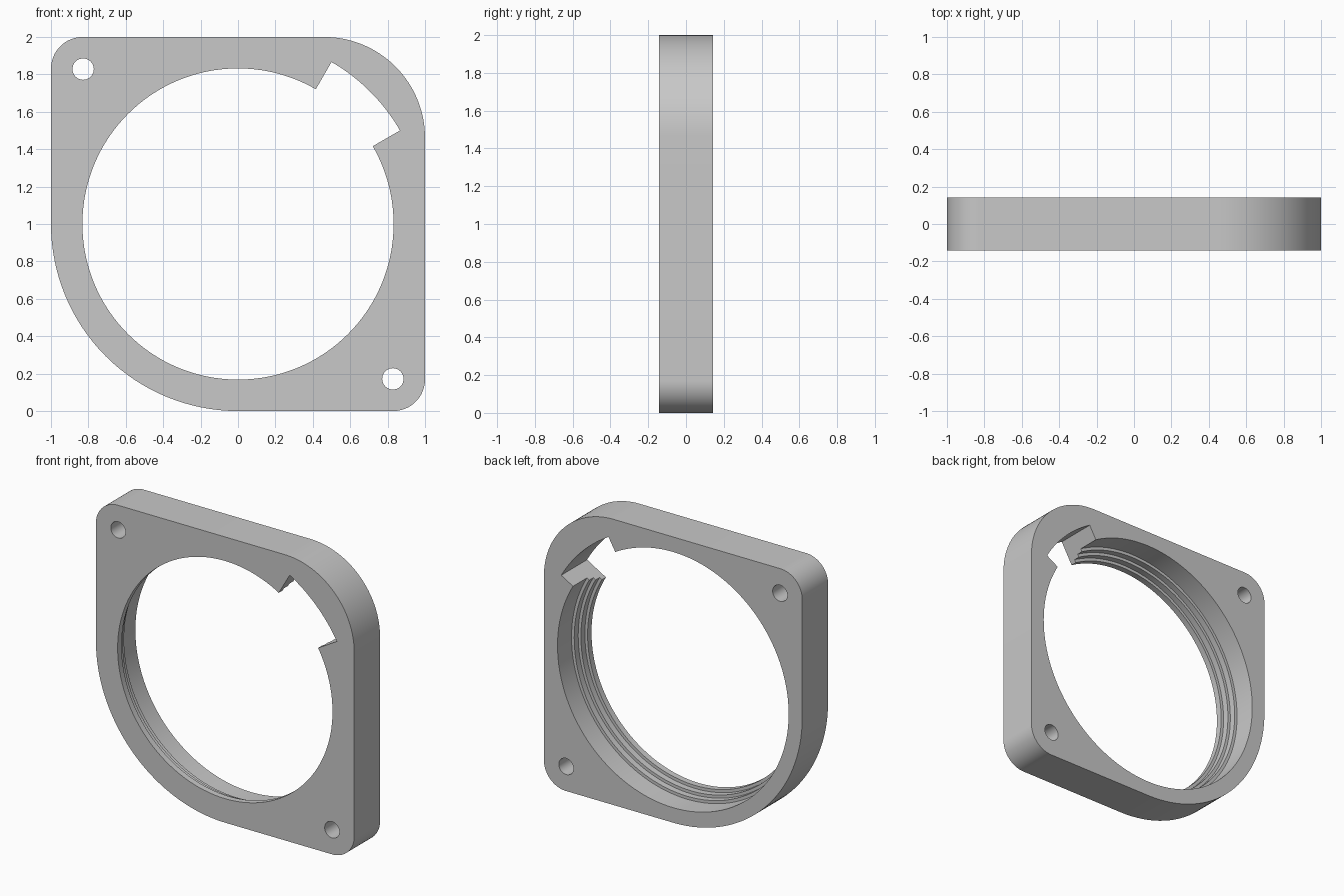
import bpy
import bmesh
from math import cos, sin, radians
from mathutils import Vector

cube = bpy.data.objects.get("Cube")
if cube:
    bpy.data.objects.remove(cube, do_unlink=True)

HALF = 0.143      # half thickness
MID = 1.0         # height of the bore axis

grey = bpy.data.materials.new("grey plastic")
grey.use_nodes = True
colour = (0.58, 0.58, 0.58, 1)
grey.diffuse_color = colour
grey.node_tree.nodes["Principled BSDF"].inputs["Base Color"].default_value = colour


def arc(cx, cz, radius, start, end, steps):
    """Points along an arc in the x-z plane, angles in degrees."""
    angles = [radians(start + (end - start) * i / steps) for i in range(steps + 1)]
    return [(cx + radius * cos(a), cz + radius * sin(a)) for a in angles]


def prism(name, outline, front, back):
    """Extrude an x-z outline from y = front to y = back."""
    bm = bmesh.new()
    face = bm.faces.new([bm.verts.new((x, front, z)) for x, z in outline])
    moved = bmesh.ops.extrude_face_region(bm, geom=[face])["geom"]
    verts = [v for v in moved if isinstance(v, bmesh.types.BMVert)]
    bmesh.ops.translate(bm, verts=verts, vec=Vector((0, back - front, 0)))
    bmesh.ops.recalc_face_normals(bm, faces=bm.faces)
    mesh = bpy.data.meshes.new(name)
    bm.to_mesh(mesh)
    bm.free()
    mesh.materials.append(grey)
    obj = bpy.data.objects.new(name, mesh)
    bpy.context.collection.objects.link(obj)
    return obj


def disc(cx, cz, radius, steps):
    return arc(cx, cz, radius, 0, 360, steps)[:-1]


# Plate with a different radius on each corner
outline = []
for sx, sz, radius, start in ((1, 1, 0.54, 0), (-1, 1, 0.17, 90),
                              (-1, -1, 1.0, 180), (1, -1, 0.17, 270)):
    outline += arc(sx * (1 - radius), MID + sz * (1 - radius), radius,
                   start, start + 90, 32)
plate = prism("mounting_ring", outline, -HALF, HALF)

# Bore narrowing in steps from the back to the front
cutters = []
for i, front in enumerate((-0.012, -0.056, -0.1, -0.3)):
    cutters.append(prism("bore_cutter", disc(0, MID, 0.895 - 0.021 * i, 128),
                         front, 0.3 + 0.02 * i))

# Notch through the ring, with radial sides
sector = arc(0, MID, 1.0, 30, 60, 24) + arc(0, MID, 0.6, 60, 30, 4)
cutters.append(prism("notch_cutter", sector, -0.4, 0.4))

# Screw holes in the two tight corners
for side in (-1, 1):
    cutters.append(prism("screw_hole_cutter",
                         disc(side * 0.828, MID - side * 0.828, 0.057, 32), -0.4, 0.4))

bpy.ops.object.select_all(action="DESELECT")
bpy.context.view_layer.objects.active = plate
plate.select_set(True)
for cutter in cutters:
    cutter.hide_render = True
    mod = plate.modifiers.new("cut", "BOOLEAN")
    mod.operation = "DIFFERENCE"
    mod.solver = "EXACT"
    mod.object = cutter
    bpy.ops.object.modifier_apply(modifier=mod.name)
    bpy.data.objects.remove(cutter, do_unlink=True)

bpy.ops.object.shade_smooth_by_angle(angle=radians(25))
